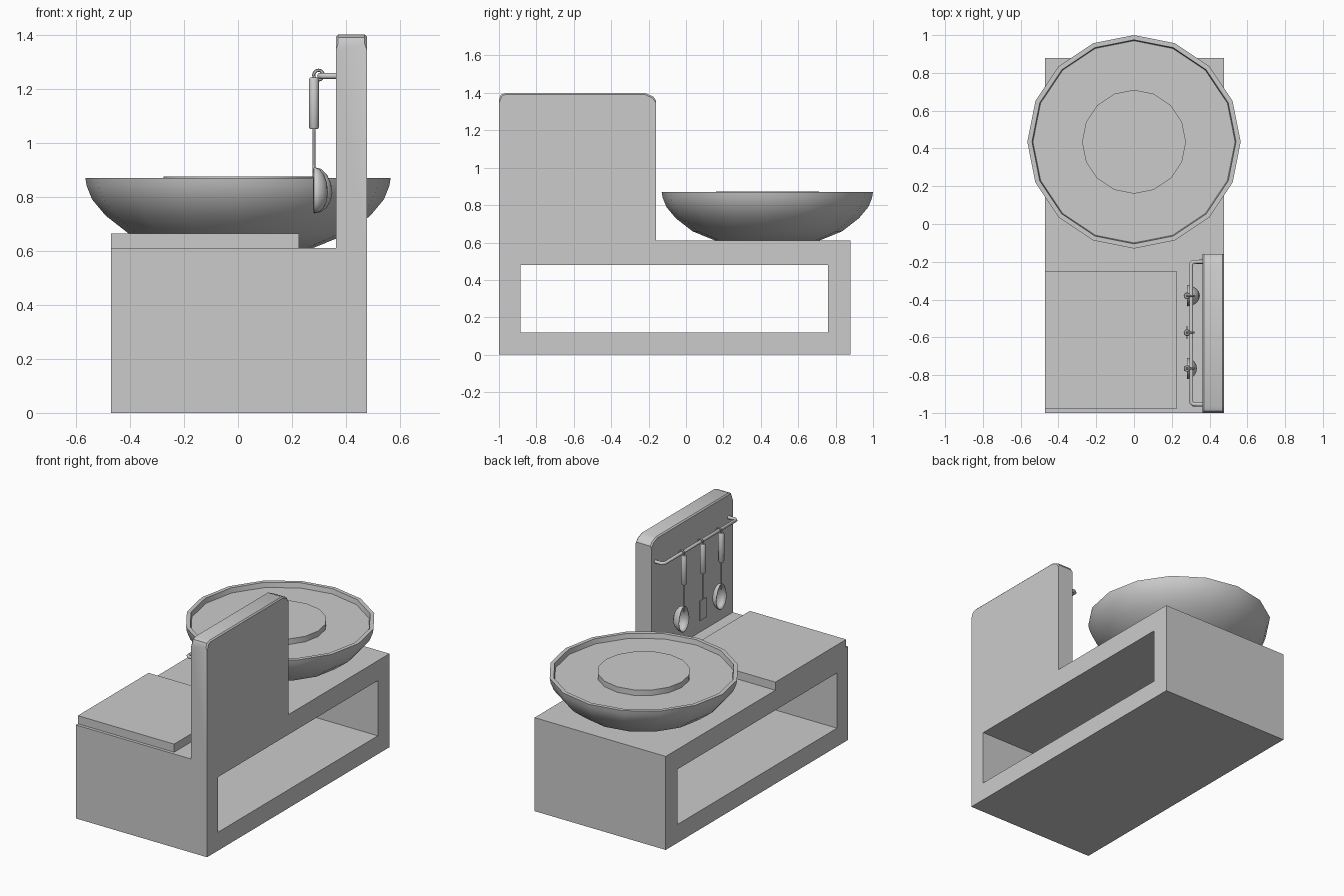
import bpy, bmesh, math
from mathutils import Matrix, Vector

if "Cube" in bpy.data.objects:
    bpy.data.objects.remove(bpy.data.objects["Cube"])


def make(name, bm, smooth=None):
    bmesh.ops.recalc_face_normals(bm, faces=bm.faces)
    me = bpy.data.meshes.new(name)
    bm.to_mesh(me)
    bm.free()
    ob = bpy.data.objects.new(name, me)
    bpy.context.collection.objects.link(ob)
    if smooth:
        bpy.ops.object.select_all(action='DESELECT')
        bpy.context.view_layer.objects.active = ob
        ob.select_set(True)
        bpy.ops.object.shade_smooth_by_angle(angle=math.radians(smooth))
    return ob


def box(name, lo, hi):
    lo, hi = Vector(lo), Vector(hi)
    bm = bmesh.new()
    bmesh.ops.create_cube(bm, size=1, matrix=Matrix.Translation((lo + hi) / 2)
                          @ Matrix.Diagonal((*(hi - lo), 1)))
    return make(name, bm)


def lathe(name, profile, centre, sides, smooth=30):
    bm = bmesh.new()
    rings = []
    for r, z in profile:
        rings.append([bm.verts.new((centre[0] + r * math.cos(math.tau * i / sides),
                                    centre[1] + r * math.sin(math.tau * i / sides), z))
                      for i in range(sides)])
    for a, b in zip(rings, rings[1:]):
        for i in range(sides):
            j = (i + 1) % sides
            bm.faces.new((a[i], a[j], b[j], b[i]))
    bm.faces.new(rings[0])
    bm.faces.new(rings[-1])
    return make(name, bm, smooth)


# Counter: rectangular tube open along x
bm = bmesh.new()


def loop(x, y0, y1, z0, z1):
    return [bm.verts.new((x, y, z)) for y, z in ((y0, z0), (y1, z0), (y1, z1), (y0, z1))]


outer = [loop(x, -1, 0.88, 0, 0.61) for x in (-0.47, 0.477)]
inner = [loop(x, -0.885, 0.76, 0.12, 0.48) for x in (-0.47, 0.477)]
for a, b in ((outer[0], outer[1]), (inner[0], inner[1]),
             (outer[0], inner[0]), (outer[1], inner[1])):
    for i in range(4):
        j = (i + 1) % 4
        bm.faces.new((a[i], a[j], b[j], b[i]))
make("counter", bm)

# Upright panel with rounded top corners and a softened rim
bm = bmesh.new()
outline = [(-1, 0.61), (-0.16, 0.61), (-0.16, 1.36), (-0.175, 1.38), (-0.22, 1.40),
           (-0.965, 1.40), (-0.99, 1.39), (-1, 1.365)]
face = bm.faces.new([bm.verts.new((0.362, y, z)) for y, z in outline])
res = bmesh.ops.extrude_face_region(bm, geom=[face])
bmesh.ops.translate(bm, vec=(0.115, 0, 0),
                    verts=[v for v in res["geom"] if isinstance(v, bmesh.types.BMVert)])
rim = [e for e in bm.edges if abs(e.verts[0].co.x - e.verts[1].co.x) < 1e-5
       and min(v.co.z for v in e.verts) > 1.3]
bmesh.ops.bevel(bm, geom=rim, offset=0.008, segments=1, affect='EDGES')
make("back_panel", bm, 35)

# Cutting board
box("cutting_board", (-0.47, -0.98, 0.61), (0.225, -0.25, 0.663))

# Wide pan with a recessed filling and a raised disc
pan = (0, 0.435)
lathe("pan", [(0.28, 0.611), (0.40, 0.66), (0.49, 0.73), (0.54, 0.79), (0.56, 0.84),
              (0.565, 0.87), (0.54, 0.87), (0.535, 0.838)], pan, 16)
lathe("pan_disc", [(0.275, 0.836), (0.275, 0.874)], pan, 16)

# Hanging rail
cu = bpy.data.curves.new("rail", 'CURVE')
cu.dimensions = '3D'
cu.bevel_depth = 0.011
cu.bevel_resolution = 2
path = [(0.365, -0.955), (0.315, -0.955), (0.303, -0.945),
        (0.303, -0.21), (0.315, -0.2), (0.365, -0.2)]
sp = cu.splines.new('POLY')
sp.points.add(len(path) - 1)
for p, (x, y) in zip(sp.points, path):
    p.co = (x, y, 1.247, 1)
bpy.context.collection.objects.link(bpy.data.objects.new("rail", cu))


# Utensils: hook, grip and stem shared by all
def utensil(name, y):
    bpy.ops.mesh.primitive_torus_add(major_segments=12, minor_segments=6,
                                     major_radius=0.018, minor_radius=0.006,
                                     location=(0.298, y, 1.25),
                                     rotation=(math.pi / 2, 0, 0))
    bpy.context.object.name = name + "_hook"
    lathe(name + "_grip", [(0.014, 1.05), (0.018, 1.056), (0.018, 1.235), (0.014, 1.241)],
          (0.281, y), 10, 40)
    lathe(name + "_stem", [(0.005, 0.87), (0.005, 1.052)], (0.281, y), 6, 70)


def ladle(name, y, depth):
    utensil(name, y)
    bm = bmesh.new()
    bmesh.ops.create_uvsphere(bm, u_segments=16, v_segments=8, radius=1)
    bmesh.ops.rotate(bm, verts=bm.verts, matrix=Matrix.Rotation(math.pi / 2, 3, 'Y'))
    bmesh.ops.delete(bm, geom=[v for v in bm.verts if v.co.x < -0.01], context='VERTS')
    for v in bm.verts:
        top = max(v.co.z, 0)
        v.co = (0.281 + depth * v.co.x, y + 0.056 * v.co.y * (1 - 0.2 * top),
                0.815 + (0.095 if v.co.z > 0 else 0.077) * v.co.z)
    ob = make(name + "_bowl", bm, 60)
    mod = ob.modifiers.new("thickness", 'SOLIDIFY')
    mod.thickness = 0.005


ladle("deep_ladle", -0.38, 0.068)
ladle("shallow_ladle", -0.765, 0.052)
utensil("spatula", -0.575)
box("spatula_blade", (0.278, -0.61, 0.75), (0.284, -0.54, 0.88))
